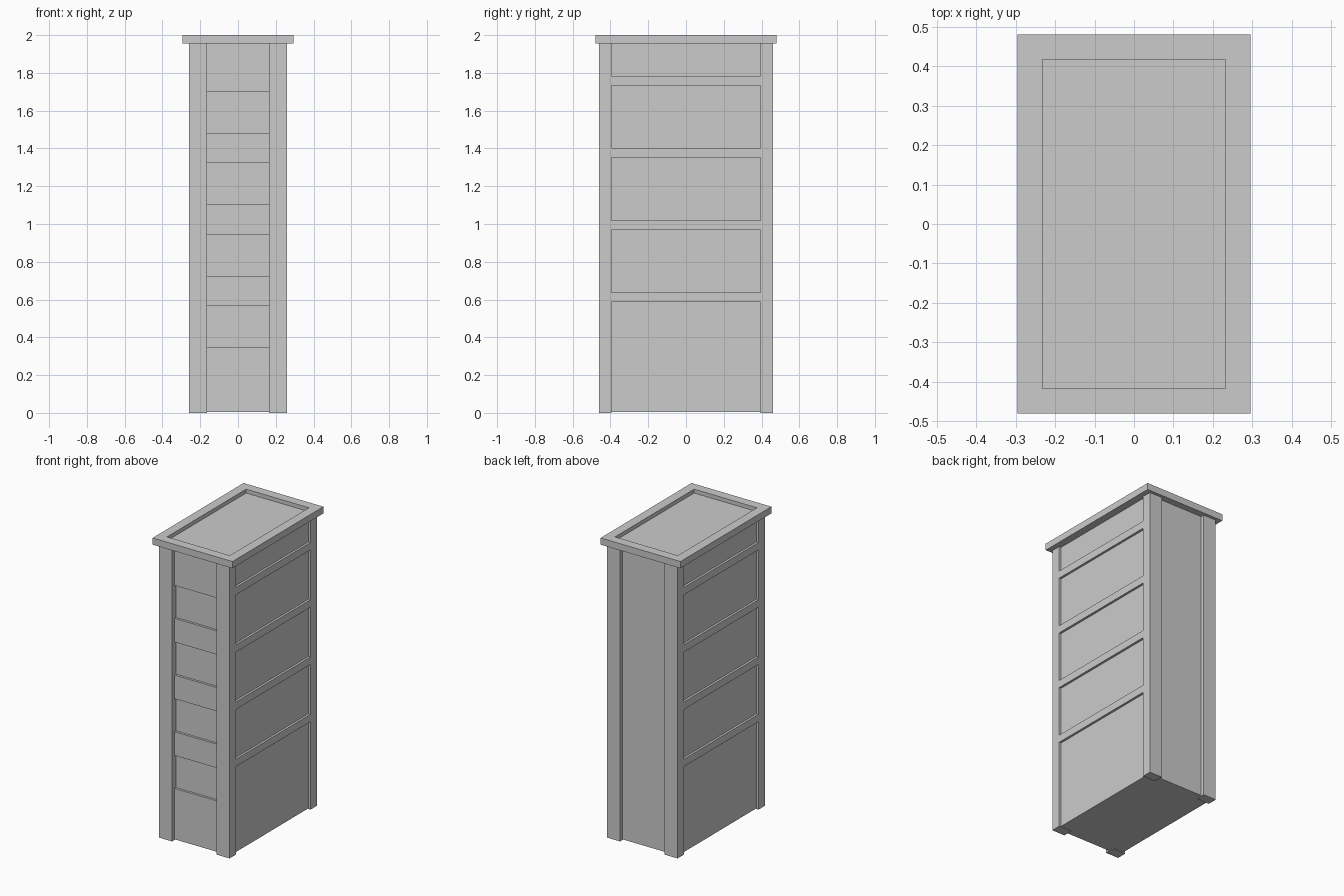
import bpy, bmesh

if "Cube" in bpy.data.objects:
    bpy.data.objects.remove(bpy.data.objects["Cube"])


def box(bm, x0, x1, y0, y1, z0, z1):
    verts = bmesh.ops.create_cube(bm, size=1)["verts"]
    for v in verts:
        v.co = (x1 if v.co.x > 0 else x0,
                y1 if v.co.y > 0 else y0,
                z1 if v.co.z > 0 else z0)
    return verts


def finish(name, bm):
    mesh = bpy.data.meshes.new(name)
    bm.to_mesh(mesh)
    bm.free()
    obj = bpy.data.objects.new(name, mesh)
    bpy.context.collection.objects.link(obj)
    return obj


def box_object(name, *bounds):
    bm = bmesh.new()
    box(bm, *bounds)
    return finish(name, bm)


W, D = 0.26, 0.46          # half width and half depth of the body
POST_X, POST_Y = 0.165, 0.395   # inner edges of the corner posts
TOP = 1.955
PITCH = 0.3785             # vertical spacing of shelves

# Recessed cabinet core: side, back and deep front panels
box_object("cabinet_core", -0.245, 0.245, -0.42, 0.436, 0.005, TOP)

# Four corner posts
for sx, side in ((-1, "left"), (1, "right")):
    for sy, end in ((-1, "front"), (1, "back")):
        xs = sorted((sx * POST_X, sx * W))
        ys = sorted((sy * POST_Y, sy * D))
        box_object(f"{end}_{side}_post", *xs, *ys, 0, TOP)

# Narrow horizontal rails on both sides, flush with the posts
for sx, side in ((-1, "left"), (1, "right")):
    for i in range(4):
        z = 0.587 + i * 0.3825
        xs = sorted((sx * 0.235, sx * W))
        box_object(f"{side}_rail_{i + 1}", *xs, -POST_Y, POST_Y, z, z + 0.05)

# Raised front panels separated by four shallow openings
z = 0.005
for i in range(5):
    z_top = 0.345 + i * PITCH if i < 4 else TOP
    box_object(f"front_panel_{i + 1}", -POST_X, POST_X, -0.435, -0.41, z, z_top)
    z = z_top + 0.22

# Overhanging cap with a sunken tray
bm = bmesh.new()
box(bm, -0.295, 0.295, -0.48, 0.48, TOP, 2.0)
bm.normal_update()
top = max(bm.faces, key=lambda f: f.calc_center_median().z)
bmesh.ops.inset_region(bm, faces=[top], thickness=0.063, use_even_offset=True)
for v in top.verts:
    v.co.z = 2.0
ring = bmesh.ops.inset_region(bm, faces=[top], thickness=0.0)
for v in top.verts:
    v.co.z = 1.974
finish("top_cap", bm)
